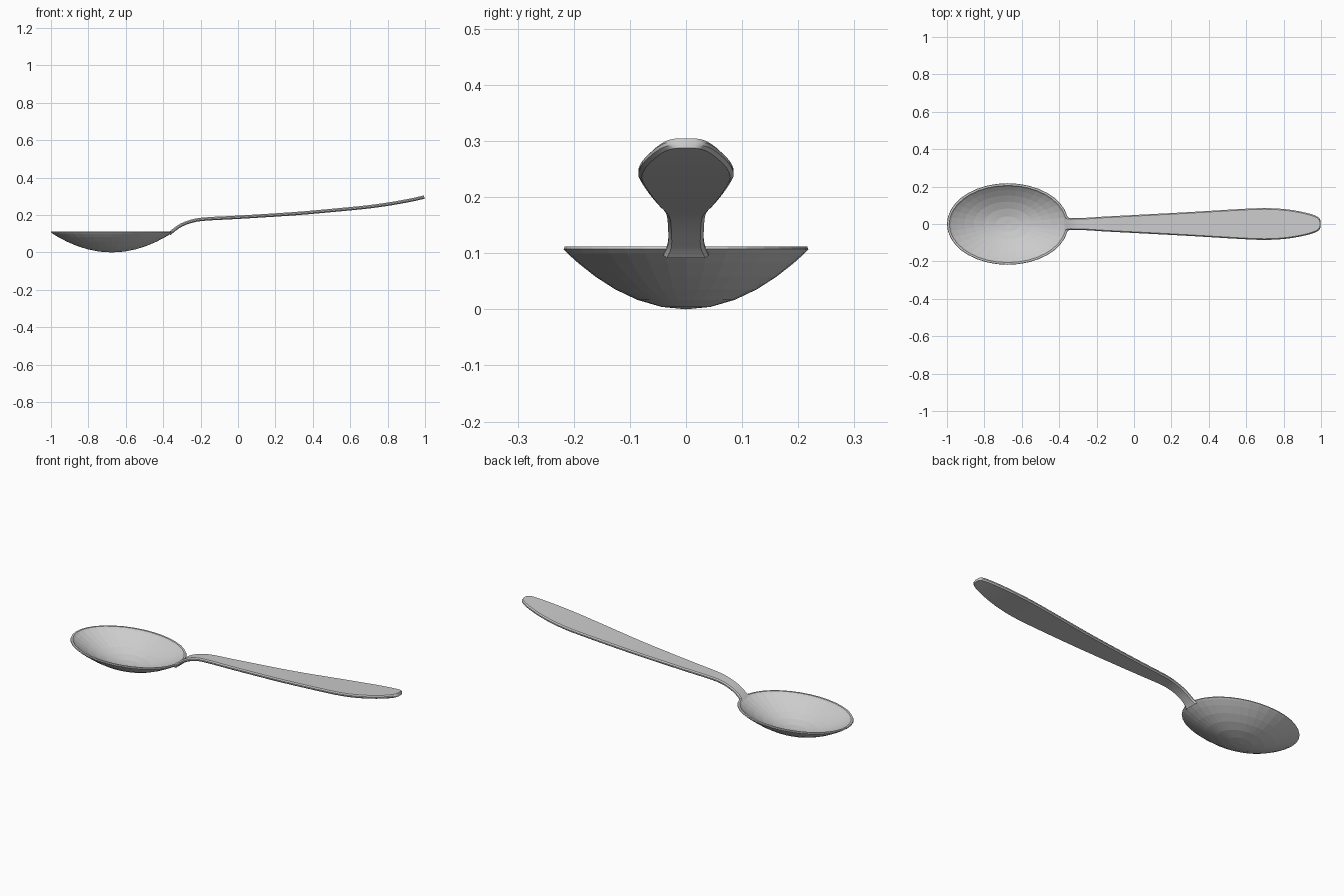
import bpy, bmesh, math
from mathutils import Vector

if "Cube" in bpy.data.objects:
    bpy.data.objects.remove(bpy.data.objects["Cube"])


def make_object(name, bm):
    bmesh.ops.recalc_face_normals(bm, faces=bm.faces)
    mesh = bpy.data.meshes.new(name)
    bm.to_mesh(mesh)
    bm.free()
    obj = bpy.data.objects.new(name, mesh)
    bpy.context.collection.objects.link(obj)
    return obj


def bridge(bm, a, b):
    n = len(a)
    for i in range(n):
        bm.faces.new((a[i], a[(i + 1) % n], b[(i + 1) % n], b[i]))


def catmull(pts, steps):
    out = []
    for i in range(len(pts) - 1):
        p0, p1 = pts[max(i - 1, 0)], pts[i]
        p2, p3 = pts[i + 1], pts[min(i + 2, len(pts) - 1)]
        for s in range(steps):
            t = s / steps
            out.append(0.5 * (2 * p1 + (p2 - p0) * t
                              + (2 * p0 - 5 * p1 + 4 * p2 - p3) * t * t
                              + (3 * p1 - p0 - 3 * p2 + p3) * t ** 3))
    return out + [pts[-1]]


# Bowl: elliptical dish with a thin flat rim, outer skin then inner skin
CX, A, B, RIM, WALL, SEG = -0.675, 0.325, 0.218, 0.112, 0.012, 36
bm = bmesh.new()


def ring(a, b, z):
    return [bm.verts.new((CX + a * math.cos(2 * math.pi * i / SEG),
                          b * math.sin(2 * math.pi * i / SEG), z))
            for i in range(SEG)]


radii = [0.2, 0.4, 0.58, 0.74, 0.88, 0.97]
rings = [ring(A * r, B * r, 0.106 * r * r) for r in radii]
rings.append(ring(A, B, 0.107))
rings.append(ring(A - 0.002, B - 0.002, RIM))
rings.append(ring(A - WALL, B - WALL, RIM))
rings += [ring((A - WALL) * r, (B - WALL) * r, WALL + (RIM - WALL - 0.002) * r * r)
          for r in reversed(radii)]
for a, b in zip(rings, rings[1:]):
    bridge(bm, a, b)
for loop, z in ((rings[0], 0.0), (rings[-1], WALL)):
    tip = bm.verts.new((CX, 0, z))
    for i in range(SEG):
        bm.faces.new((loop[i], loop[(i + 1) % SEG], tip))
make_object("bowl", bm)

# Handle: stations of (x, z of centre line, half width)
stations = [Vector(s) for s in (
    (-0.366, 0.098, 0.040), (-0.345, 0.118, 0.032), (-0.30, 0.148, 0.032),
    (-0.24, 0.169, 0.034), (-0.17, 0.179, 0.039), (0.0, 0.188, 0.048),
    (0.3, 0.207, 0.064), (0.55, 0.229, 0.079), (0.70, 0.244, 0.085),
    (0.82, 0.261, 0.078), (0.92, 0.279, 0.060), (0.97, 0.290, 0.044),
    (0.99, 0.2945, 0.031), (0.996, 0.296, 0.018))]
path = catmull(stations, 3)
T = 0.009
bm = bmesh.new()
sections = []
for i, p in enumerate(path):
    d = path[min(i + 1, len(path) - 1)] - path[max(i - 1, 0)]
    normal = Vector((-d.y, 0, d.x)).normalized()
    w = p.z
    # flat strip with softened edges
    profile = [(-w, -T * 0.35), (-w + 0.006, -T), (w - 0.006, -T), (w, -T * 0.35),
               (w, T * 0.35), (w - 0.006, T), (-w + 0.006, T), (-w, T * 0.35)]
    sections.append([bm.verts.new(Vector((p.x, y, p.y)) + normal * h)
                     for y, h in profile])
for a, b in zip(sections, sections[1:]):
    bridge(bm, a, b)
bm.faces.new(sections[0])
bm.faces.new(sections[-1])
handle = make_object("handle", bm)
bpy.context.view_layer.objects.active = handle
handle.select_set(True)
bpy.ops.object.shade_smooth_by_angle(angle=math.radians(30))
